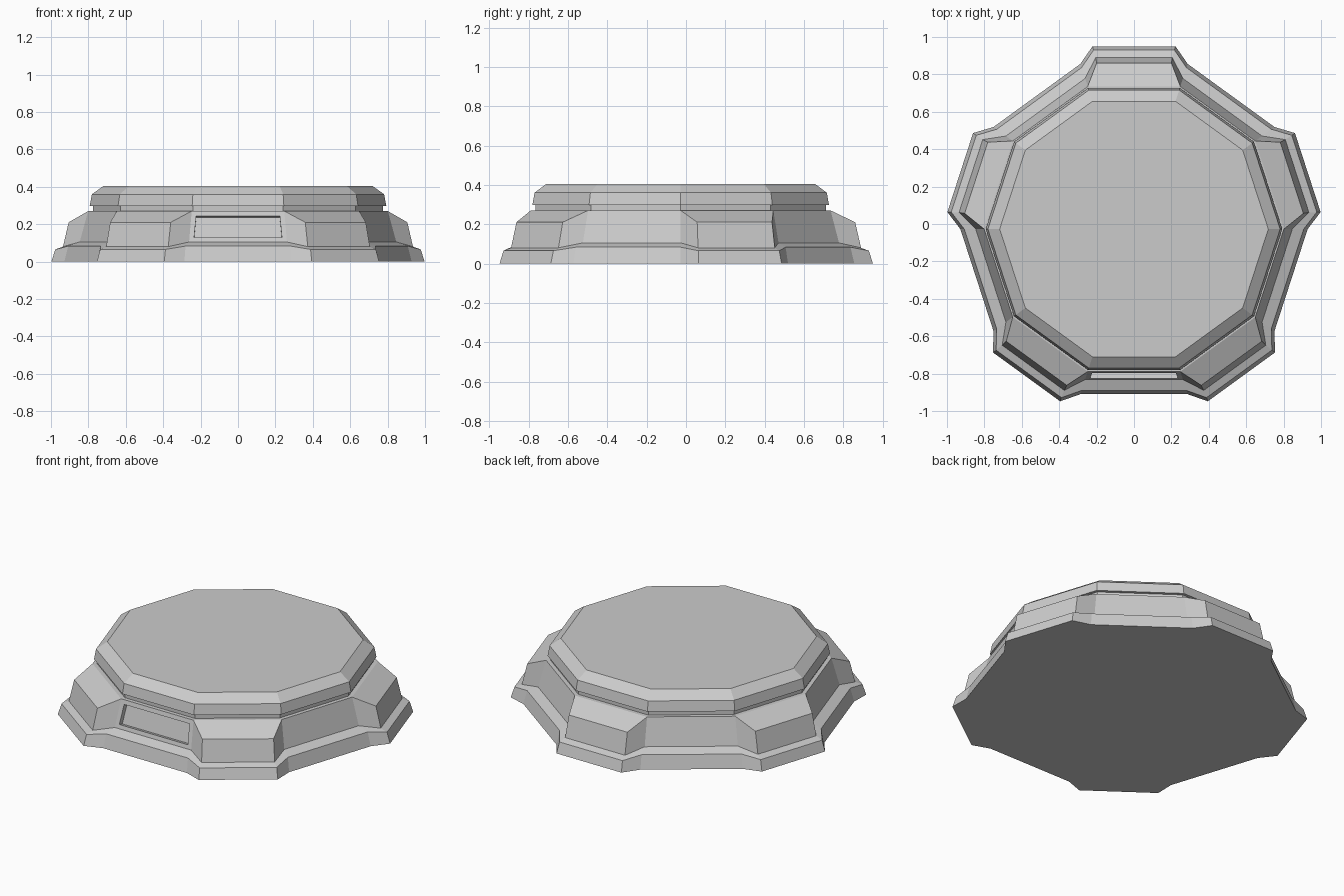
import bpy, bmesh
from math import sin, cos, tan, radians
from mathutils import Vector

if "Cube" in bpy.data.objects:
    bpy.data.objects.remove(bpy.data.objects["Cube"], do_unlink=True)

CENTRE_Y = -0.027
HALF = tan(radians(18))  # half side of a decagon per unit of apothem

stone = bpy.data.materials.new("light_grey_stone")
stone.use_nodes = True
stone.diffuse_color = (0.6, 0.6, 0.6, 1)
stone.node_tree.nodes["Principled BSDF"].inputs["Base Color"].default_value = stone.diffuse_color


def side_point(k, apothem, offset, z):
    """Point on decagon side k, shifted sideways along it."""
    a = radians(90 + 36 * k)
    return Vector((apothem * cos(a) - offset * sin(a),
                   CENTRE_Y + apothem * sin(a) + offset * cos(a), z))


def decagon(z, apothem):
    return [side_point(k, apothem, apothem * HALF, z) for k in range(10)]


def buttressed(z_in, a_in, z_out, a_out, w):
    """Decagon ring with a projection on every second side."""
    ring = []
    for k in range(0, 10, 2):
        ring += [side_point(k, a_in, -a_in * HALF, z_in),
                 side_point(k, a_out, -w, z_out),
                 side_point(k, a_out, w, z_out),
                 side_point(k, a_in, a_in * HALF, z_in)]
    return ring


def loft(rings):
    """Skin stacked rings and cap both ends."""
    bm = bmesh.new()
    loops = [[bm.verts.new(p) for p in r] for r in rings]
    n = len(loops[0])
    for lo, hi in zip(loops, loops[1:]):
        for i in range(n):
            j = (i + 1) % n
            bm.faces.new((lo[i], lo[j], hi[j], hi[i]))
    bm.faces.new(loops[0][::-1])
    bm.faces.new(loops[-1])
    bmesh.ops.remove_doubles(bm, verts=bm.verts, dist=0.0005)
    bmesh.ops.recalc_face_normals(bm, faces=bm.faces)
    return bm


def finish(bm, name):
    mesh = bpy.data.meshes.new(name)
    bm.to_mesh(mesh)
    bm.free()
    mesh.materials.append(stone)
    bpy.context.collection.objects.link(bpy.data.objects.new(name, mesh))


# Stepped base with five buttresses
base = loft([
    buttressed(0, 0.883, 0, 0.977, 0.222),
    buttressed(0.083, 0.863, 0.065, 0.957, 0.216),
    buttressed(0.105, 0.805, 0.08, 0.917, 0.205),
    buttressed(0.27, 0.762, 0.21, 0.887, 0.2),
    buttressed(0.27, 0.762, 0.27, 0.762, 0.762 * HALF),
])

# Sunken panel in the front wall
base.faces.ensure_lookup_table()
walls = [f for f in base.faces if abs(f.calc_center_median().x) < 0.01
         and 0.12 < f.calc_center_median().z < 0.26]
front = min(walls, key=lambda f: f.calc_center_median().y)
bmesh.ops.inset_individual(base, faces=[front], thickness=0.036)
normal = front.normal.copy()
sunk = bmesh.ops.extrude_discrete_faces(base, faces=[front])["faces"][0]
bmesh.ops.translate(base, verts=sunk.verts, vec=normal * -0.03)
finish(base, "buttressed_base")

# Ten-sided platform with a narrow neck and a chamfered rim
finish(loft([
    decagon(0.265, 0.738),
    decagon(0.297, 0.738),
    decagon(0.298, 0.754),
    decagon(0.36, 0.743),
    decagon(0.405, 0.683),
]), "top_platform")
